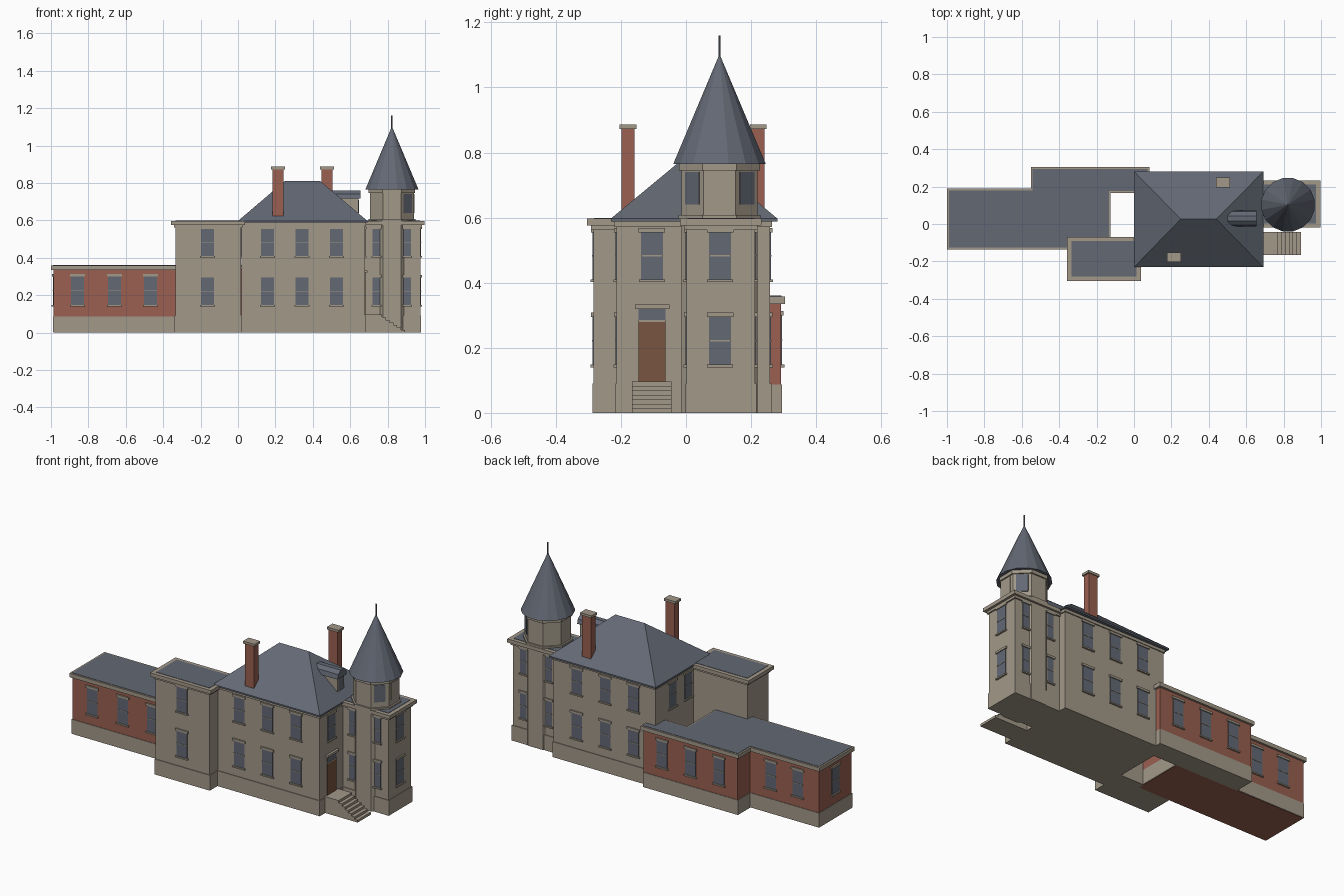
import bpy, bmesh, math
from mathutils import Matrix, Vector

if "Cube" in bpy.data.objects:
    bpy.data.objects.remove(bpy.data.objects["Cube"])


def material(name, rgb):
    m = bpy.data.materials.new(name)
    m.use_nodes = True
    m.diffuse_color = (*rgb, 1)
    m.node_tree.nodes["Principled BSDF"].inputs["Base Color"].default_value = (*rgb, 1)
    return m


STONE = material("stone", (0.36, 0.315, 0.25))
SLATE = material("slate", (0.125, 0.14, 0.175))
BRICK = material("brick", (0.32, 0.115, 0.08))
DOOR = material("door wood", (0.19, 0.09, 0.05))


def finish(bm, name, *mats):
    bmesh.ops.recalc_face_normals(bm, faces=bm.faces)
    me = bpy.data.meshes.new(name)
    bm.to_mesh(me)
    bm.free()
    for m in mats:
        me.materials.append(m)
    ob = bpy.data.objects.new(name, me)
    bpy.context.collection.objects.link(ob)
    return ob


def add_box(bm, x, y, z, mat=0):
    size = (x[1] - x[0], y[1] - y[0], z[1] - z[0])
    mid = (sum(x) / 2, sum(y) / 2, sum(z) / 2)
    r = bmesh.ops.create_cube(bm, size=1, matrix=Matrix.Translation(mid) @ Matrix.Diagonal((*size, 1)))
    for f in {f for v in r["verts"] for f in v.link_faces}:
        f.material_index = mat


def box(name, x, y, z, mat):
    bm = bmesh.new()
    add_box(bm, x, y, z)
    return finish(bm, name, mat)


def grow(r, d):
    return (r[0] - d, r[1] + d)


def cone(name, sides, r1, r2, z0, z1, mat):
    bm = bmesh.new()
    at = Matrix.Translation((*TOWER, (z0 + z1) / 2)) @ Matrix.Rotation(math.pi / sides, 4, "Z")
    bmesh.ops.create_cone(bm, cap_ends=True, segments=sides, radius1=r1, radius2=r2, depth=z1 - z0, matrix=at)
    return finish(bm, name, mat)


def prism(name, profile, offset, mat):
    """Extrude a polygon of 3D points along an offset."""
    bm = bmesh.new()
    f = bm.faces.new([bm.verts.new(p) for p in profile])
    r = bmesh.ops.extrude_face_region(bm, geom=[f])
    bmesh.ops.translate(bm, vec=offset, verts=[g for g in r["geom"] if isinstance(g, bmesh.types.BMVert)])
    return finish(bm, name, mat)


FRONT, EAST, BACK, WEST = 0, 90, 180, 270
UPPER, LOWER = (0.41, 0.555), (0.148, 0.295)


def window(name, at, facing, z, w=0.068, sash=True, surround=True):
    """Glass plate with sash bar, sill and lintel, facing -y before turning."""
    bm = bmesh.new()
    h = w / 2
    add_box(bm, (-h, h), (-0.003, 0.002), z, 1)
    if sash:
        mid = sum(z) / 2
        add_box(bm, (-h, h), (-0.005, 0.001), (mid - 0.002, mid + 0.002))
    if surround:
        add_box(bm, (-h - 0.006, h + 0.006), (-0.01, 0.001), (z[0] - 0.008, z[0]))
        add_box(bm, (-h - 0.007, h + 0.007), (-0.008, 0.001), (z[1], z[1] + 0.013))
    bm.transform(Matrix.Translation((*at, 0)) @ Matrix.Rotation(math.radians(facing), 4, "Z"))
    return finish(bm, name, STONE, SLATE)


def two_storeys(name, at, facing, w=0.068):
    window(name + "_upper", at, facing, UPPER, w)
    window(name + "_lower", at, facing, LOWER, w)


TOWER = (0.823, 0.103)
EAVE = 0.595

# Main house
MX, MY = (0.018, 0.678), (-0.213, 0.258)
box("main_walls", MX, MY, (0, 0.59), STONE)
box("main_plinth", grow(MX, 0.004), grow(MY, 0.004), (0, 0.09), STONE)
box("main_frieze", grow(MX, 0.006), grow(MY, 0.006), (0.572, 0.59), STONE)
for x in (0.158, 0.342, 0.527):
    two_storeys("front_window", (x, MY[0]), FRONT)
    two_storeys("back_window", (x, MY[1]), BACK)
for y in (0.1, -0.045):
    window("west_window", (MX[0], y), WEST, UPPER)
window("window_over_door", (MX[1], -0.105), EAST, UPPER)

# Hipped roof: an eave slab with its top drawn in to a ridge
bm = bmesh.new()
add_box(bm, (0, 0.692), (-0.231, 0.281), (0.588, 0.597))
top = max(bm.faces, key=lambda f: f.calc_center_median().z)
r = bmesh.ops.extrude_face_region(bm, geom=[top])
for v in [g for g in r["geom"] if isinstance(g, bmesh.types.BMVert)]:
    v.co = Vector((0.25 if v.co.x < 0.3 else 0.44, 0.026, 0.81))
bmesh.ops.delete(bm, geom=[top], context="FACES_ONLY")
bmesh.ops.remove_doubles(bm, verts=bm.verts, dist=0.0001)
finish(bm, "hipped_roof", SLATE)

# Chimneys
for x, y in ((0.213, -0.178), (0.476, 0.222)):
    box("chimney", grow((x, x), 0.029), grow((y, y), 0.02), (0.59, 0.875), BRICK)
    box("chimney_cap", grow((x, x), 0.037), grow((y, y), 0.026), (0.873, 0.887), STONE)

# Dormer
box("dormer_walls", (0.48, 0.645), (-0.002, 0.062), (0.6, 0.722), STONE)
prism("dormer_roof", [(0.48, y, z) for y, z in
      ((-0.013, 0.716), (-0.006, 0.742), (0.016, 0.76), (0.044, 0.76), (0.066, 0.742), (0.073, 0.716))],
      (0.175, 0, 0), SLATE)
window("dormer_window", (0.645, 0.03), EAST, (0.64, 0.71), 0.045, False, False)

# Tall flat-roofed wing and tower block
for name, wx, wy in (("front_wing", (-0.335, 0.015), (-0.284, -0.09)),
                     ("tower_block", (0.67, 0.975), (0.002, 0.212))):
    box(name + "_walls", wx, wy, (0, 0.58), STONE)
    box(name + "_plinth", grow(wx, 0.004), grow(wy, 0.004), (0, 0.09), STONE)
    box(name + "_cornice", grow(wx, 0.022), grow(wy, 0.02), (0.576, 0.597), STONE)
    box(name + "_frieze", grow(wx, 0.008), grow(wy, 0.008), (0.562, 0.577), STONE)
    box(name + "_flat_roof", grow(wx, -0.002), grow(wy, -0.002), (0.59, 0.599), SLATE)
two_storeys("wing_window", (-0.163, -0.284), FRONT)
two_storeys("tower_end_window", (0.975, 0.105), EAST)
for x in (0.74, 0.905):
    two_storeys("tower_front_window", (x, 0.002), FRONT, 0.04)
    two_storeys("tower_back_window", (x, 0.212), BACK, 0.04)

# Octagonal turret
APOTHEM = 0.117
R = APOTHEM / math.cos(math.pi / 8)
cone("turret_shaft", 8, R, R, 0, 0.765, STONE)
cone("turret_cornice", 8, R + 0.008, R + 0.008, 0.745, 0.765, STONE)
cone("turret_base_band", 8, R + 0.01, R + 0.01, 0.597, 0.608, STONE)
cone("turret_roof", 16, 0.145, 0.002, 0.765, 1.098, SLATE)
cone("spire", 8, 0.004, 0.004, 1.08, 1.16, SLATE)
for facing in (45, 135):
    a = math.radians(facing - 90)
    at = (TOWER[0] + APOTHEM * math.cos(a), TOWER[1] + APOTHEM * math.sin(a))
    window("lantern_window", at, facing, (0.64, 0.74), 0.062, False, False)
box("lantern_panel", (0.938, 0.943), (0.074, 0.132), (0.64, 0.74), STONE)

# Low brick wings with stone base and coping
LOW = (("long_wing", (-0.987, -0.137), (-0.123, 0.178)),
       ("back_wing", (-0.54, 0.07), (0.178, 0.292)))
for name, wx, wy in LOW:
    foot = 0 if name == "long_wing" else 0.01
    box(name + "_walls", wx, wy, (foot, 0.34), BRICK)
    box(name + "_base", grow(wx, 0.003), grow(wy, 0.003), (0.002 - foot / 5, 0.087), STONE)
    box(name + "_coping", grow(wx, 0.012), grow(wy, 0.012), (0.335, 0.358), STONE)
    box(name + "_flat_roof", grow(wx, 0.002), grow(wy, 0.002), (0.35, 0.36), SLATE)
box("roof_link", (-0.538, -0.139), (0.15, 0.2), (0.35, 0.36), SLATE)
LOW_Z = (0.148, 0.3)
for x in (-0.858, -0.66, -0.468):
    window("long_wing_front_window", (x, -0.123), FRONT, LOW_Z)
for x in (-0.85, -0.675):
    window("long_wing_back_window", (x, 0.178), BACK, LOW_Z)
for x in (-0.42, -0.235, -0.05):
    window("back_wing_window", (x, 0.292), BACK, LOW_Z)
window("long_wing_end_window", (-0.987, 0.028), WEST, LOW_Z)

# Entrance door with transom, lintel and steps
box("door", (0.67, 0.683), (-0.146, -0.063), (0.095, 0.28), DOOR)
box("transom_bar", (0.67, 0.684), (-0.146, -0.063), (0.279, 0.286), STONE)
box("transom_glass", (0.67, 0.682), (-0.146, -0.063), (0.285, 0.32), SLATE)
box("door_lintel", (0.67, 0.692), (-0.157, -0.051), (0.32, 0.333), STONE)
steps, rise, run = 7, 0.0137, 0.0205
profile = [(0.67, -0.166, 0)]
for i in range(steps):
    x = 0.892 - i * run
    profile += [(x, -0.166, i * rise), (x, -0.166, (i + 1) * rise)]
profile.append((0.67, -0.166, steps * rise))
prism("entrance_steps", profile, (0, 0.122, 0), STONE)
